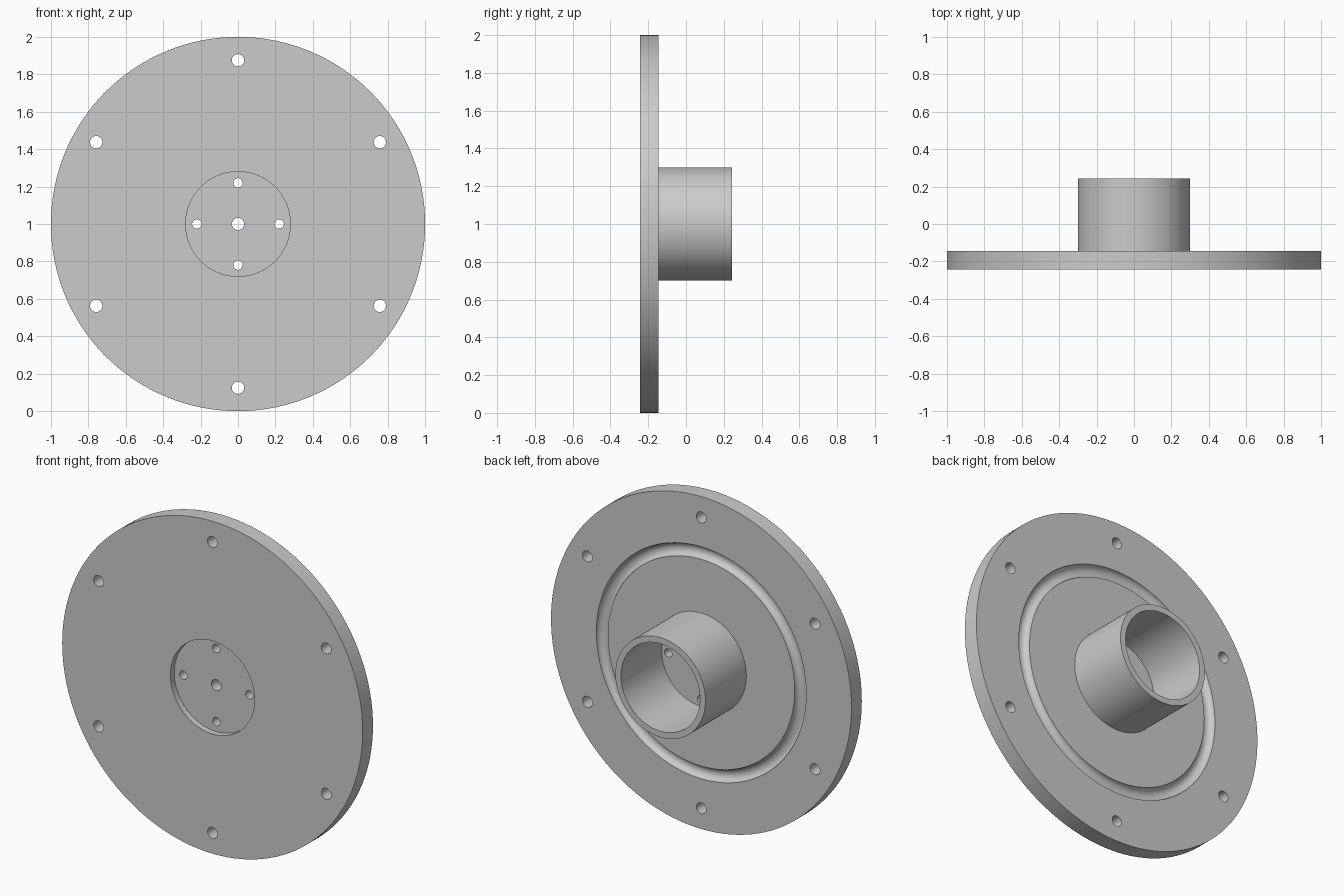
import bpy, bmesh
from math import sin, cos, pi, radians
from mathutils import Matrix

SEGMENTS = 128
CENTER_Z = 1.0
FRONT, BACK, TUBE_END = -0.243, -0.145, 0.243   # depths along y

cube = bpy.data.objects.get("Cube")
if cube:
    bpy.data.objects.remove(cube, do_unlink=True)

grey = bpy.data.materials.new("plain grey")
grey.use_nodes = True
grey.diffuse_color = (0.6, 0.6, 0.6, 1)
grey.node_tree.nodes["Principled BSDF"].inputs["Base Color"].default_value = (0.6, 0.6, 0.6, 1)


def make_object(name, bm):
    bmesh.ops.recalc_face_normals(bm, faces=bm.faces)
    mesh = bpy.data.meshes.new(name)
    bm.to_mesh(mesh)
    bm.free()
    mesh.materials.append(grey)
    obj = bpy.data.objects.new(name, mesh)
    bpy.context.collection.objects.link(obj)
    return obj


def lathe(name, profile):
    """Revolve a closed (radius, y) profile around the y axis."""
    bm = bmesh.new()
    rings = []
    for i in range(SEGMENTS):
        a = 2 * pi * i / SEGMENTS
        rings.append([bm.verts.new((r * cos(a), y, CENTER_Z + r * sin(a)))
                      for r, y in profile])
    for i, ring in enumerate(rings):
        after = rings[(i + 1) % SEGMENTS]
        for j in range(len(profile)):
            k = (j + 1) % len(profile)
            bm.faces.new((ring[j], ring[k], after[k], after[j]))
    return make_object(name, bm)


# Round groove in the back of the plate, from its outer edge inwards
groove = [(0.66 + 0.038 * cos(pi * i / 12), BACK - 0.035 * sin(pi * i / 12))
          for i in range(13)]

# Plate with front recess, centre bore, back groove and tube in one section
RECESS = FRONT + 0.037
profile = [(0.033, RECESS), (0.28, RECESS), (0.28, FRONT), (1.0, FRONT), (1.0, BACK)]
profile += groove
profile += [(0.3, BACK), (0.3, TUBE_END), (0.263, TUBE_END), (0.263, BACK), (0.033, BACK)]
hub = lathe("flanged_hub", profile)

# Bolt holes: six around the rim, four in the recess
bm = bmesh.new()
for count, circle, radius in ((6, 0.875, 0.033), (4, 0.22, 0.025)):
    for i in range(count):
        a = pi / 2 + 2 * pi * i / count
        place = Matrix.Translation((circle * cos(a), (FRONT + BACK) / 2, CENTER_Z + circle * sin(a)))
        bmesh.ops.create_cone(bm, cap_ends=True, segments=32, radius1=radius, radius2=radius,
                              depth=0.2, matrix=place @ Matrix.Rotation(pi / 2, 4, "X"))
cutter = make_object("hole_cutter", bm)
cutter.hide_render = True

cut = hub.modifiers.new("bolt holes", "BOOLEAN")
cut.operation = "DIFFERENCE"
cut.solver = "EXACT"
cut.object = cutter

bpy.ops.object.select_all(action="DESELECT")
hub.select_set(True)
bpy.context.view_layer.objects.active = hub
bpy.ops.object.modifier_apply(modifier=cut.name)
bpy.data.objects.remove(cutter, do_unlink=True)
bpy.ops.object.shade_smooth_by_angle(angle=radians(30))
